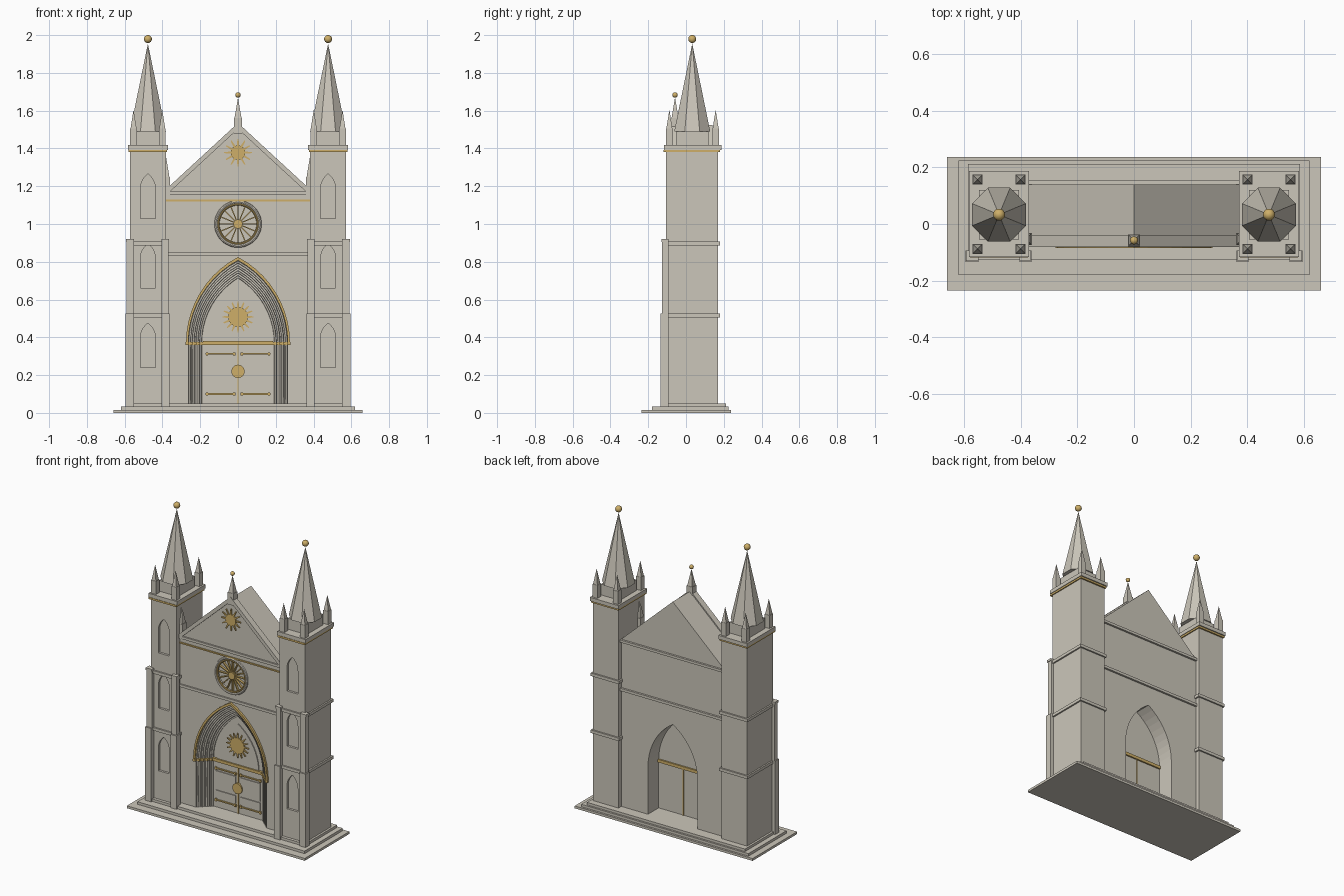
import bpy, bmesh, math

if "Cube" in bpy.data.objects:
    bpy.data.objects.remove(bpy.data.objects["Cube"])

def material(name, rgb):
    m = bpy.data.materials.new(name)
    m.diffuse_color = (*rgb, 1)
    m.use_nodes = True
    m.node_tree.nodes["Principled BSDF"].inputs["Base Color"].default_value = m.diffuse_color
    return m

STONE = material("warm_stone", (0.60, 0.565, 0.49))
GOLD = material("gold", (0.62, 0.43, 0.14))

def finish(name, mat, smooth=False):
    o = bpy.context.object
    o.name = name
    o.data.materials.append(mat)
    if smooth:
        bpy.ops.object.shade_smooth_by_angle()
    return o

def box(name, x0, x1, y0, y1, z0, z1, mat=STONE):
    return prism(name, [(x0, z0), (x1, z0), (x1, z1), (x0, z1)], y0, y1, mat)

def prism(name, pts, y0, y1, mat=STONE, cx=0, cz=0):
    """Extrude an x-z outline from y0 to y1."""
    bm = bmesh.new()
    f = bm.faces.new([bm.verts.new((cx + x, y0, cz + z)) for x, z in pts])
    ext = bmesh.ops.extrude_face_region(bm, geom=[f])["geom"]
    bmesh.ops.translate(bm, vec=(0, y1 - y0, 0),
                        verts=[v for v in ext if isinstance(v, bmesh.types.BMVert)])
    bmesh.ops.recalc_face_normals(bm, faces=bm.faces)
    me = bpy.data.meshes.new(name)
    bm.to_mesh(me)
    bm.free()
    o = bpy.data.objects.new(name, me)
    bpy.context.collection.objects.link(o)
    me.materials.append(mat)
    return o

def arch(w, zb, zs, h, n=10):
    """Pointed arch outline, right foot to left foot."""
    r = (h * h + w * w) / (2 * w)
    end = math.asin(h / r)
    arc = [(w - r + r * math.cos(end * i / n), zs + r * math.sin(end * i / n)) for i in range(n)]
    right = ([(w, zb)] if zb < zs else []) + arc
    return right + [(0, zs + h)] + [(-x, z) for x, z in reversed(right)]

def circle(r, n=32):
    return [(r * math.cos(2 * math.pi * i / n), r * math.sin(2 * math.pi * i / n)) for i in range(n)]

def cut(obj, cutter):
    m = obj.modifiers.new("cut", "BOOLEAN")
    m.operation, m.object, m.solver = "DIFFERENCE", cutter, "EXACT"
    bpy.context.view_layer.objects.active = obj
    bpy.ops.object.modifier_apply(modifier=m.name)
    bpy.data.objects.remove(cutter)

def spike(name, sides, r, x, y, z0, z1):
    bpy.ops.mesh.primitive_cone_add(vertices=sides, radius1=r, radius2=0, depth=z1 - z0,
                                    location=(x, y, (z0 + z1) / 2), rotation=(0, 0, math.pi / sides))
    return finish(name, STONE)

def ball(name, r, x, y, z):
    bpy.ops.mesh.primitive_uv_sphere_add(segments=20, ring_count=12, radius=r, location=(x, y, z))
    return finish(name, GOLD, True)

def hoop(name, r, t, y, z, mat):
    bpy.ops.mesh.primitive_torus_add(major_radius=r, minor_radius=t, major_segments=48, minor_segments=8,
                                     location=(0, y, z), rotation=(math.pi / 2, 0, 0))
    return finish(name, mat, True)

def pinnacle(name, x, y, half, z0, z1, z2):
    box(name + "_base", x - half, x + half, y - half, y + half, z0, z1)
    spike(name + "_tip", 4, half * 1.25, x, y, z1, z2)

def bar(name, angle, r0, r1, w0, w1, y0, y1, cz):
    """Radial bar or ray in the facade plane."""
    c, s = math.cos(angle), math.sin(angle)
    pts = [(r * c - w * s, r * s + w * c) for r, w in ((r0, -w0), (r1, -w1), (r1, w1), (r0, w0))]
    return prism(name, pts, y0, y1, GOLD, 0, cz)

def sun(name, z, y, r, rays, length):
    prism(name + "_disc", circle(r), y - 0.009, y, GOLD, 0, z)
    for i in range(rays):
        bar(name + "_ray", 2 * math.pi * i / rays, r * 0.9, length, 0.006, 0.003, y - 0.007, y, z)

# Stepped base
box("lower_step", -0.66, 0.66, -0.235, 0.237, 0, 0.016)
box("middle_step", -0.62, 0.62, -0.18, 0.224, 0.016, 0.033)
box("upper_step", -0.586, 0.586, -0.125, 0.212, 0.033, 0.05)

# Central wall with gabled roof, stepped portal and rose recess
F, B = -0.07, 0.14
nave = prism("nave", [(-0.385, 0.04), (0.385, 0.04), (0.385, 1.17), (0, 1.525), (-0.385, 1.17)], F, B)
SPRING = 0.37
orders = [(0.262 - 0.0195 * i, 0.435 - 0.026 * i, F + 0.017 * (i + 1)) for i in range(5)]
for i, (w, h, y) in enumerate(orders):
    cut(nave, prism("portal_cutter", arch(w, 0.03, SPRING, h), F - 0.05, B + 0.05 if i == 4 else y))
cut(nave, prism("rose_cutter", circle(0.108, 48), F - 0.05, F + 0.022, STONE, 0, 1.0))

# Portal rolls, gold capitals and hood
for i, (w, h, y) in enumerate(orders[:4]):
    cu = bpy.data.curves.new("portal_roll", "CURVE")
    cu.dimensions, cu.bevel_depth, cu.bevel_resolution = "3D", 0.006, 1
    path = arch(w - 0.006, 0.05, SPRING, h - 0.007)
    sp = cu.splines.new("POLY")
    sp.points.add(len(path) - 1)
    for p, (x, z) in zip(sp.points, path):
        p.co = (x, y - 0.005, z, 1)
    o = bpy.data.objects.new("portal_roll", cu)
    bpy.context.collection.objects.link(o)
    cu.materials.append(STONE)
    for s in (-1, 1):
        x0, x1 = sorted((s * (w + 0.001), s * (w - 0.0215)))
        box("capital", x0, x1, y - 0.014, y + 0.005, 0.36, 0.376, GOLD)
prism("portal_hood", arch(0.275, SPRING, SPRING, 0.455) + arch(0.263, SPRING, SPRING, 0.437)[::-1],
      F - 0.014, F + 0.003, GOLD)
for s in (-1, 1):
    box("hood_stop", s * 0.269 - 0.008, s * 0.269 + 0.008, F - 0.014, F + 0.003, 0.36, 0.376, GOLD)

# Tympanum, doors and their gold fittings
D = 0.005
w, h, _ = orders[4]
prism("tympanum", arch(w + 0.003, SPRING, SPRING, h + 0.003), D, D + 0.022)
prism("tympanum_panel", arch(w - 0.03, SPRING, SPRING, h - 0.05), D - 0.006, D)
box("lintel", -w, w, D - 0.015, D + 0.032, 0.36, 0.38, GOLD)
box("door_seam", -0.003, 0.003, D - 0.006, D + 0.027, 0.05, 0.36, GOLD)
for s in (-1, 1):
    def leaf(name, a, b, y0, y1, z0, z1, mat=STONE):
        box(name, min(s * a, s * b), max(s * a, s * b), y0, y1, z0, z1, mat)
    leaf("door", 0, w + 0.003, D, D + 0.022, 0.045, 0.362)
    for z0, z1 in ((0.115, 0.165), (0.175, 0.295)):
        leaf("door_panel", 0.018, 0.165, D - 0.006, D, z0, z1)
    for z in (0.1, 0.312):
        leaf("hinge_strap", 0.012, 0.172, D - 0.008, D, z - 0.004, z + 0.004, GOLD)
        for x in (0.02, 0.164):
            leaf("hinge_end", x - 0.006, x + 0.006, D - 0.009, D, z - 0.009, z + 0.009, GOLD)
prism("door_boss", circle(0.035), D - 0.014, D, GOLD, 0, 0.22)
sun("portal_sun", 0.508, D - 0.006, 0.052, 16, 0.082)

# Rose window
hoop("rose_frame", 0.116, 0.009, F, 1.0, STONE)
hoop("rose_ring", 0.104, 0.006, F, 1.0, GOLD)
prism("rose_hub", circle(0.024), F, F + 0.024, GOLD, 0, 1.0)
for i in range(16):
    bar("rose_spoke", math.pi * i / 8, 0.02, 0.106, 0.003, 0.003, F + 0.008, F + 0.024, 1.0)

# String courses, gable coping and gable sun
box("middle_string", -0.385, 0.385, F - 0.01, B + 0.013, 0.83, 0.848)
box("gable_string", -0.385, 0.385, F - 0.01, B + 0.013, 1.155, 1.172)
box("gold_string", -0.385, 0.385, F - 0.007, F, 1.12, 1.129, GOLD)
prism("gable_coping", [(-0.385, 1.18), (0, 1.535), (0.385, 1.18), (0.385, 1.148), (0, 1.503), (-0.385, 1.148)],
      F - 0.012, F + 0.03)
sun("gable_sun", 1.378, F, 0.038, 12, 0.073)
pinnacle("apex_pinnacle", 0, -0.058, 0.021, 1.48, 1.56, 1.67)
ball("apex_ball", 0.014, 0, -0.058, 1.683)

# Twin towers
for s in (-1, 1):
    tx, ty = s * 0.477, 0.033
    tower = box("tower", tx - 0.095, tx + 0.095, -0.105, 0.17, 0.04, 1.395)
    for z in (0.24, 0.66, 1.03):
        cut(tower, prism("niche_cutter", arch(0.04, z, z + 0.155, 0.08), -0.2, -0.09, STONE, tx))
    for z in (0.505, 0.887):
        box("tower_string", tx - 0.105, tx + 0.105, -0.115, 0.18, z, z + 0.02)
    # Front corner buttresses, stepping in at mid height
    for a, b in ((0.55, 0.596), (0.363, 0.405)):
        for z0, z1, y, d in ((0.03, 0.525, -0.135, 0), (0.525, 0.905, -0.126, 0.006), (0.905, 0.92, -0.13, 0.002)):
            lo, hi = (a, b - d) if a > 0.477 else (a + d, b)
            box("buttress", min(s * lo, s * hi), max(s * lo, s * hi), y, -0.093, z0, z1)
    # Gold band, cornice, spire and corner pinnacles
    box("gold_band", tx - 0.102, tx + 0.102, -0.119, 0.18, 1.38, 1.392, GOLD)
    box("cornice", tx - 0.106, tx + 0.106, -0.116, 0.187, 1.392, 1.417)
    box("spire_plinth", tx - 0.07, tx + 0.07, ty - 0.087, ty + 0.087, 1.41, 1.49)
    spike("spire", 8, 0.103, tx, ty, 1.49, 1.955)
    ball("spire_ball", 0.021, tx, ty, 1.979)
    for dx in (-0.076, 0.076):
        for y in (-0.088, 0.157):
            pinnacle("corner_pinnacle", tx + dx, y, 0.018, 1.41, 1.505, 1.605)
    # Pinnacle at the foot of the gable
    pinnacle("gable_foot_pinnacle", s * 0.383, -0.053, 0.022, 1.15, 1.25, 1.37)
